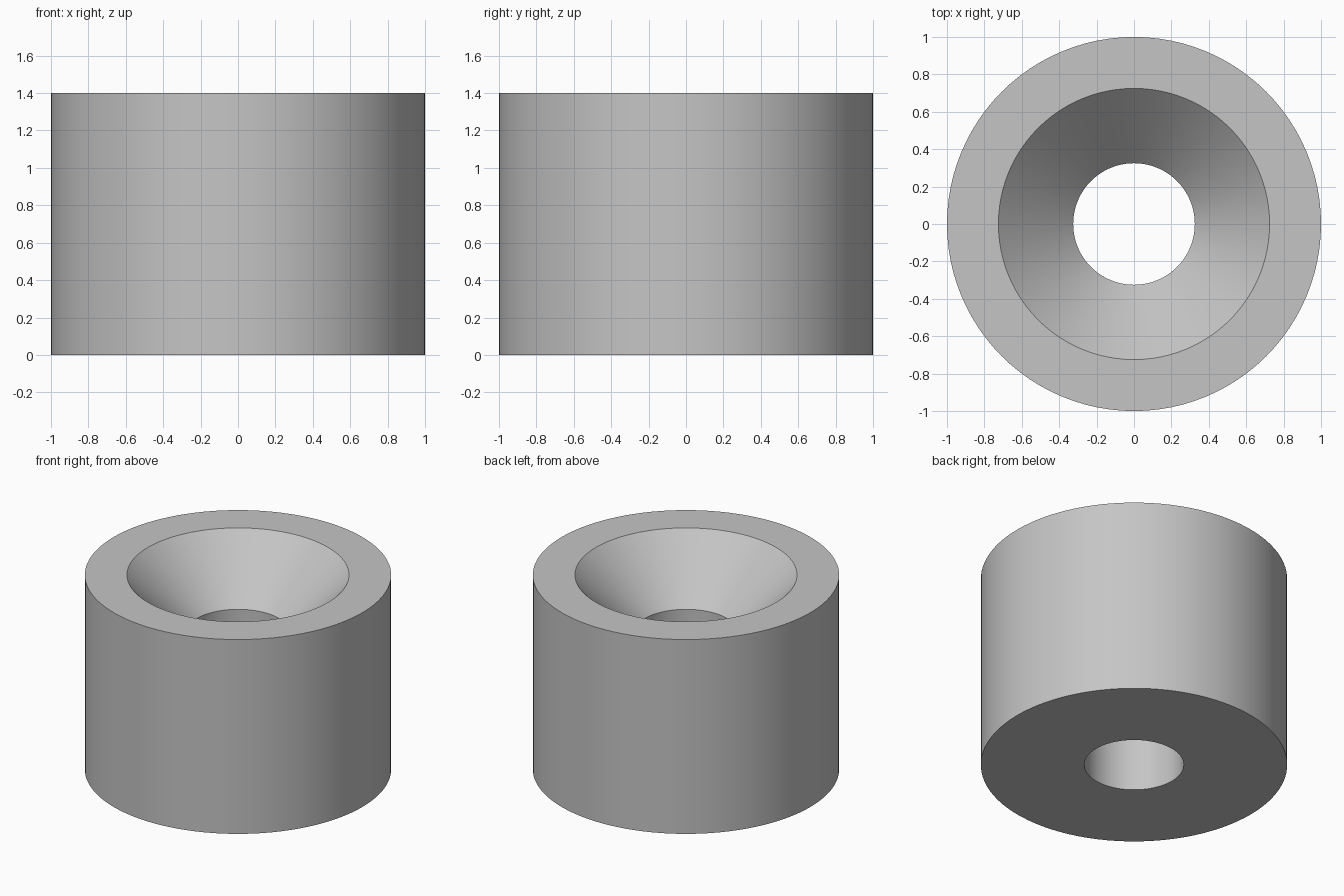
import bpy
import bmesh
import math

cube = bpy.data.objects.get("Cube")
if cube:
    bpy.data.objects.remove(cube, do_unlink=True)

SEGMENTS = 96
OUTER, SINK, BORE = 1.0, 0.725, 0.325   # radii
HEIGHT = 1.4
SINK_FLOOR = HEIGHT - (SINK - BORE)     # 45 degree countersink

# Plain grey material
grey = bpy.data.materials.new("plain grey")
grey.use_nodes = True
colour = (0.56, 0.56, 0.56, 1.0)
grey.diffuse_color = colour
grey.node_tree.nodes["Principled BSDF"].inputs["Base Color"].default_value = colour

# Closed cross-section (radius, height), revolved around z
profile = [(OUTER, 0), (OUTER, HEIGHT), (SINK, HEIGHT), (BORE, SINK_FLOOR), (BORE, 0)]
bm = bmesh.new()
verts = [bm.verts.new((r, 0, z)) for r, z in profile]
edges = [bm.edges.new((v, verts[(i + 1) % len(verts)])) for i, v in enumerate(verts)]
bmesh.ops.spin(bm, geom=verts + edges, cent=(0, 0, 0), axis=(0, 0, 1),
               angle=math.tau, steps=SEGMENTS, use_merge=True)
bmesh.ops.remove_doubles(bm, verts=bm.verts[:], dist=0.0001)
bmesh.ops.recalc_face_normals(bm, faces=bm.faces[:])

# Countersunk spacer body
mesh = bpy.data.meshes.new("countersunk_spacer")
bm.to_mesh(mesh)
bm.free()
mesh.materials.append(grey)
spacer = bpy.data.objects.new("countersunk_spacer", mesh)
bpy.context.collection.objects.link(spacer)

# Smooth walls with sharp rims
bpy.ops.object.select_all(action='DESELECT')
spacer.select_set(True)
bpy.context.view_layer.objects.active = spacer
bpy.ops.object.shade_smooth_by_angle(angle=math.radians(30))
